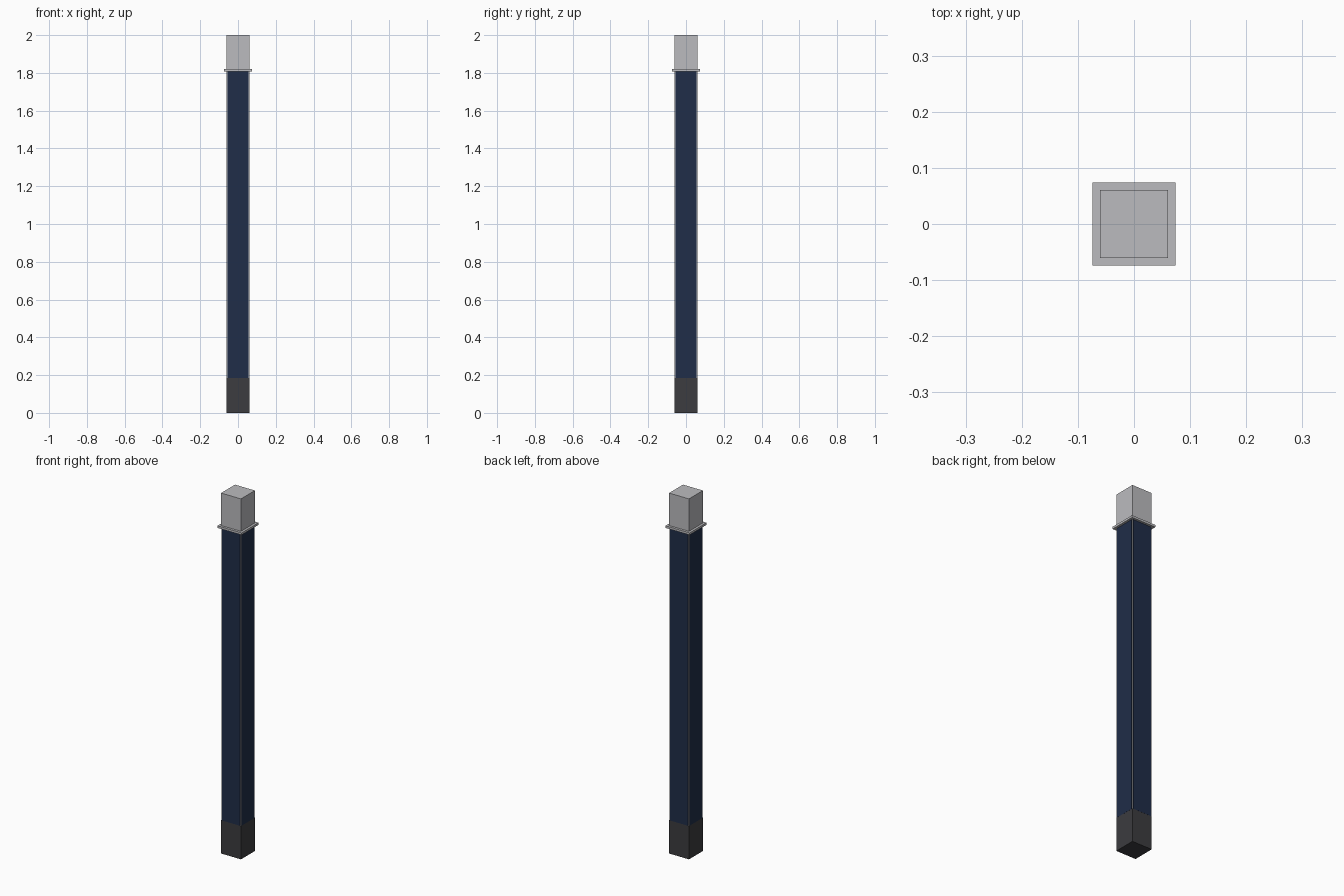
import bpy, bmesh
from mathutils import Matrix, Vector

if "Cube" in bpy.data.objects:
    bpy.data.objects.remove(bpy.data.objects["Cube"])


def material(name, rgb):
    m = bpy.data.materials.new(name)
    m.diffuse_color = (*rgb, 1.0)
    m.use_nodes = True
    m.node_tree.nodes["Principled BSDF"].inputs["Base Color"].default_value = m.diffuse_color
    return m


GREY = material("light grey metal", (0.50, 0.50, 0.52))
NAVY = material("navy panel", (0.014, 0.026, 0.065))
DARK = material("charcoal", (0.045, 0.045, 0.05))


def box(name, lo, hi, mat):
    lo, hi = Vector(lo), Vector(hi)
    bm = bmesh.new()
    bmesh.ops.create_cube(bm, size=1.0)
    bmesh.ops.scale(bm, vec=hi - lo, verts=bm.verts)
    bmesh.ops.translate(bm, vec=(lo + hi) / 2, verts=bm.verts)
    me = bpy.data.meshes.new(name)
    bm.to_mesh(me)
    bm.free()
    me.materials.append(mat)
    ob = bpy.data.objects.new(name, me)
    bpy.context.collection.objects.link(ob)
    return ob


def square_block(name, half, z0, z1, mat):
    return box(name, (-half, -half, z0), (half, half, z1), mat)


# Stacked post: foot, shaft core (seen at the corners), collar and cap
square_block("foot", 0.061, 0.0, 0.185, DARK)
square_block("shaft_core", 0.06, 0.185, 1.808, GREY)
square_block("collar", 0.074, 1.808, 1.82, GREY)
square_block("cap", 0.061, 1.82, 2.0, GREY)

# Thin navy panels on all four sides
for i, side in enumerate(("front", "right", "back", "left")):
    p = box(side + "_panel", (-0.056, -0.0615, 0.185), (0.056, -0.059, 1.808), NAVY)
    p.data.transform(Matrix.Rotation(i * 1.5707963, 4, 'Z'))
